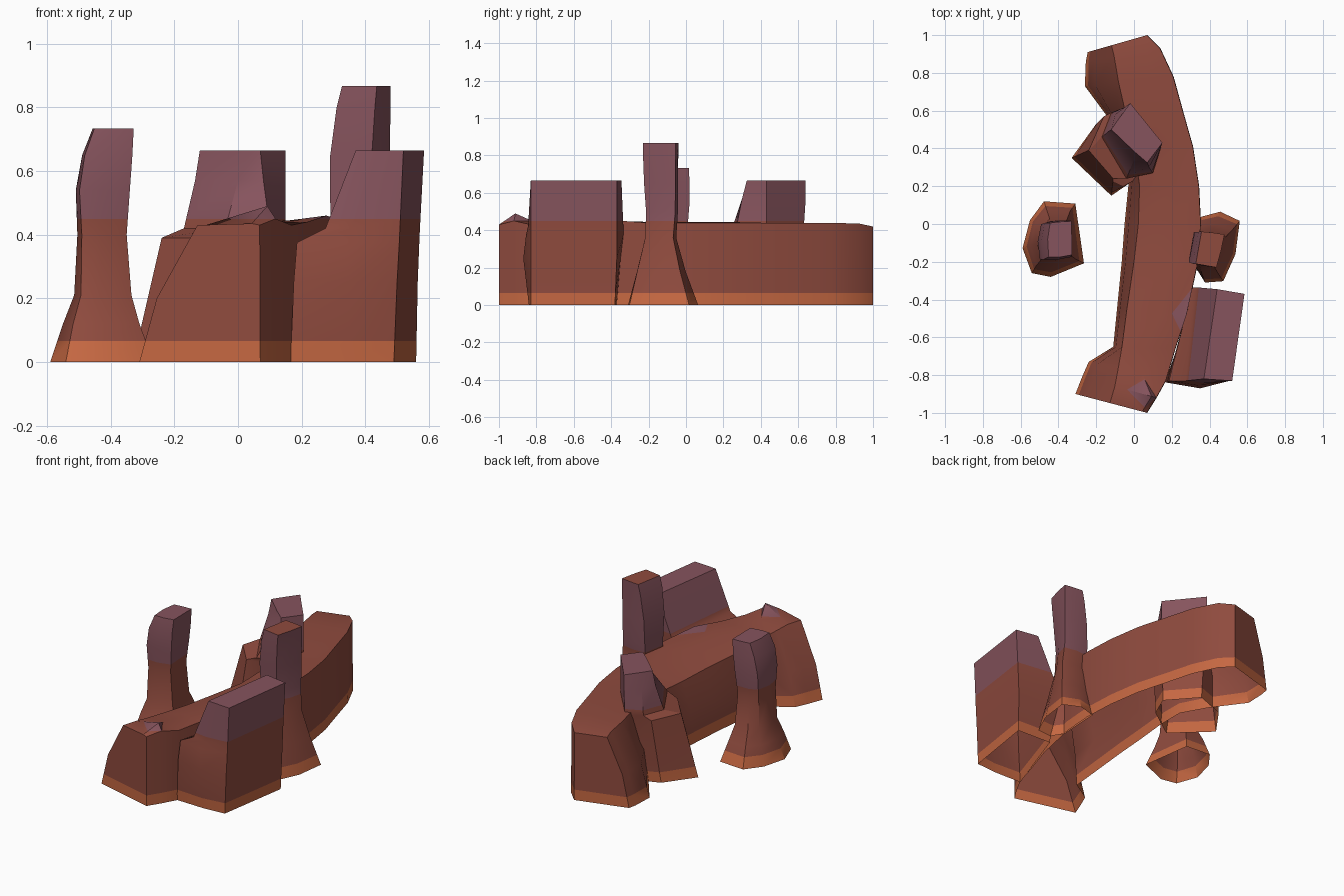
import bpy, bmesh, math


def material(name, rgb):
    m = bpy.data.materials.new(name)
    m.diffuse_color = (*rgb, 1)
    return m


MATS = [material("orange sand", (0.56, 0.137, 0.054)),
        material("red rock", (0.275, 0.070, 0.048)),
        material("mauve rock", (0.24, 0.088, 0.110))]
BANDS = (0.065, 0.45)      # heights where the rock strata change
CAP = 0.86                 # flat summit above this is red again


def finish(name, bm):
    """Cut the strata into the mesh, colour by height, make the object."""
    bmesh.ops.recalc_face_normals(bm, faces=bm.faces)
    for z in BANDS:
        bmesh.ops.bisect_plane(bm, geom=bm.verts[:] + bm.edges[:] + bm.faces[:],
                               plane_co=(0, 0, z), plane_no=(0, 0, 1), dist=1e-5)
    for f in bm.faces:
        z = f.calc_center_median().z
        f.material_index = 1 if z > CAP else sum(z > b for b in BANDS)
    me = bpy.data.meshes.new(name)
    bm.to_mesh(me)
    bm.free()
    for m in MATS:
        me.materials.append(m)
    ob = bpy.data.objects.new(name, me)
    bpy.context.collection.objects.link(ob)
    bpy.ops.object.select_all(action='DESELECT')
    ob.select_set(True)
    bpy.context.view_layer.objects.active = ob
    bpy.ops.object.shade_smooth_by_angle(angle=math.radians(32))
    return ob


def loft(name, rings, closed=True, caps=(False, True)):
    """Skin a stack of equal-length rings; the undersides stay open."""
    bm = bmesh.new()
    vs = [[bm.verts.new(p) for p in r] for r in rings]
    n = len(rings[0])
    for a, b in zip(vs, vs[1:]):
        for i in range(n if closed else n - 1):
            j = (i + 1) % n
            bm.faces.new((a[i], a[j], b[j], b[i]))
    if caps[0]:
        bm.faces.new(vs[0])
    if caps[1]:
        bm.faces.new(vs[-1])
    return finish(name, bm)


def layers(*levels):
    return [[(x, y, z) for x, y in pts] for z, pts in levels]


def boxed(base, top, levels):
    """Blend a unit base outline to a top one, fitted to (z, x0, x1, y0, y1) boxes."""
    rings = []
    for z, x0, x1, y0, y1 in levels:
        t = min(1, z / levels[-1][0])
        rings.append([(x0 + (u + t * (p - u)) * (x1 - x0),
                       y0 + (v + t * (q - v)) * (y1 - y0), z)
                      for (u, v), (p, q) in zip(base, top)])
    return rings


# Curved ridge: base left xy, base right xy, left edge fraction and z,
# crest fraction and z, right edge z
STATIONS = [
    (-0.31, -0.90, 0.07, -1.00, 0.48, 0.43, 0.93, 0.435, 0.43),
    (-0.275, -0.81, 0.12, -0.92, 0.44, 0.43, 0.93, 0.49, 0.45),
    (-0.24, -0.73, 0.17, -0.83, 0.38, 0.42, 0.70, 0.44, 0.43),
    (-0.11, -0.65, 0.22, -0.66, 0.14, 0.41, 0.56, 0.44, 0.44),
    (-0.09, -0.45, 0.28, -0.48, 0.14, 0.39, 0.68, 0.445, 0.46),
    (-0.065, -0.2, 0.34, -0.2, 0.16, 0.38, 0.66, 0.445, 0.44),
    (-0.05, 0.0, 0.355, 0.0, 0.18, 0.37, 0.66, 0.445, 0.44),
    (-0.03, 0.2, 0.345, 0.2, 0.16, 0.38, 0.68, 0.445, 0.44),
    (-0.03, 0.38, 0.313, 0.41, 0.10, 0.42, 0.70, 0.44, 0.44),
    (-0.12, 0.54, 0.265, 0.58, 0.22, 0.43, 0.75, 0.44, 0.44),
    (-0.26, 0.73, 0.21, 0.78, 0.38, 0.43, 0.80, 0.44, 0.44),
    (-0.255, 0.86, 0.14, 0.93, 0.38, 0.43, 0.80, 0.435, 0.435),
    (-0.245, 0.91, 0.07, 1.00, 0.40, 0.42, 0.80, 0.42, 0.42),
]
sections = []
for lx, ly, rx, ry, a, za, b, zb, zr in STATIONS:
    prof = [(0, 0), (0.3 * a, 0.2), (a, za), (b, zb), (0.995, zr), (1, 0)]
    sections.append([(lx + t * (rx - lx), ly + t * (ry - ly), z) for t, z in prof])
loft("curved_ridge", sections, closed=False, caps=(True, True))

# Slab butte beside the front of the ridge
loft("front_slab_butte", layers(
    (0.0, [(0.165, -0.835), (0.35, -0.84), (0.49, -0.83), (0.56, -0.38), (0.33, -0.37)]),
    (0.25, [(0.175, -0.84), (0.35, -0.87), (0.50, -0.83), (0.565, -0.37), (0.31, -0.35)]),
    (0.375, [(0.185, -0.83), (0.34, -0.855), (0.507, -0.83), (0.57, -0.37), (0.31, -0.335)]),
    (0.42, [(0.275, -0.83), (0.36, -0.845), (0.509, -0.83), (0.572, -0.37), (0.33, -0.335)]),
    (0.665, [(0.37, -0.82), (0.44, -0.825), (0.52, -0.83), (0.585, -0.37), (0.44, -0.345)])))

# Stepped butte leaning on the back of the ridge
loft("back_stepped_butte", layers(
    (0.0, [(-0.33, 0.35), (-0.12, 0.15), (0.08, 0.29), (0.14, 0.43), (-0.01, 0.60), (-0.20, 0.53)]),
    (0.39, [(-0.24, 0.39), (-0.11, 0.24), (0.09, 0.28), (0.15, 0.43), (-0.02, 0.62), (-0.16, 0.57)]),
    (0.42, [(-0.17, 0.46), (-0.04, 0.24), (0.10, 0.27), (0.15, 0.43), (-0.02, 0.63), (-0.12, 0.59)]),
    (0.57, [(-0.135, 0.49), (0.0, 0.34), (0.08, 0.30), (0.15, 0.43), (-0.02, 0.64), (-0.10, 0.58)]),
    (0.665, [(-0.12, 0.50), (0.0, 0.385), (0.07, 0.325), (0.15, 0.43), (-0.02, 0.64), (-0.075, 0.565)])))

# Free-standing pillar on the left
LEFT = [(0, 0.38), (0.15, 0.05), (0.46, 0), (1, 0.18), (0.86, 0.97), (0.35, 1), (0.12, 0.75)]
LEFT_TOP = [(0, 0.5), (0.04, 0), (0.5, 0), (1, 0.06), (0.98, 1), (0.45, 0.98), (0.1, 0.95)]
loft("left_pillar", boxed(LEFT, LEFT_TOP, [
    (0.0, -0.59, -0.265, -0.28, 0.12), (0.12, -0.55, -0.31, -0.235, 0.075),
    (0.21, -0.515, -0.335, -0.20, 0.03), (0.40, -0.505, -0.35, -0.185, 0.01),
    (0.54, -0.51, -0.34, -0.19, 0.02), (0.65, -0.49, -0.332, -0.19, 0.02),
    (0.733, -0.457, -0.328, -0.175, 0.015)]))

# Tall pillar on the right
RIGHT = [(0, 0.2), (0.2, 0), (0.62, 0.02), (0.9, 0.4), (1, 0.87), (0.55, 1), (0.06, 0.92)]
RIGHT_TOP = [(0, 0.1), (0.36, 0.05), (0.72, 0), (0.88, 0.46), (1, 0.92), (0.6, 0.97), (0.2, 1)]
loft("right_pillar", boxed(RIGHT, RIGHT_TOP, [
    (0.0, 0.33, 0.56, -0.31, 0.065), (0.18, 0.31, 0.52, -0.265, 0.0),
    (0.36, 0.295, 0.485, -0.22, -0.05), (0.50, 0.29, 0.475, -0.215, -0.04),
    (0.65, 0.29, 0.478, -0.225, -0.04), (0.80, 0.31, 0.479, -0.23, -0.04),
    (0.867, 0.327, 0.479, -0.23, -0.04)]))
